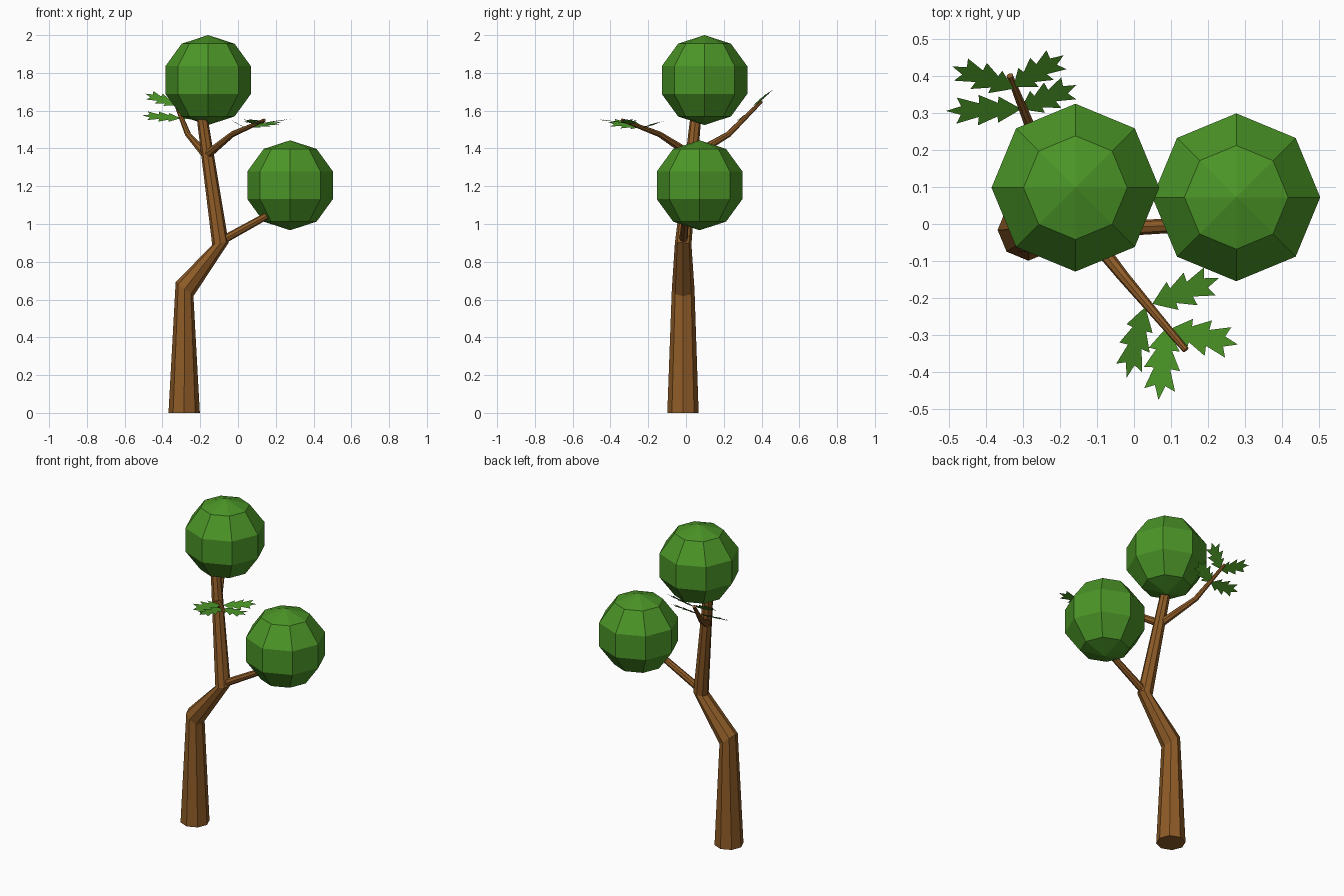
import bpy, bmesh, math
from mathutils import Vector

if "Cube" in bpy.data.objects:
    bpy.data.objects.remove(bpy.data.objects["Cube"])


def material(name, rgb):
    m = bpy.data.materials.new(name)
    m.diffuse_color = (*rgb, 1)
    m.use_nodes = True
    m.node_tree.nodes["Principled BSDF"].inputs["Base Color"].default_value = m.diffuse_color
    return m


BARK = material("bark", (0.27, 0.105, 0.02))
GREEN = material("foliage", (0.07, 0.30, 0.02))


def make_object(name, bm, mat):
    mesh = bpy.data.meshes.new(name)
    bm.to_mesh(mesh)
    bm.free()
    mesh.materials.append(mat)
    ob = bpy.data.objects.new(name, mesh)
    bpy.context.collection.objects.link(ob)
    return ob


def limb(name, points, radii, sides=8):
    """Tapered tube; every ring faces along its outgoing segment."""
    bm = bmesh.new()
    pts = [Vector(p) for p in points]
    rings = []
    for i, (p, r) in enumerate(zip(pts, radii)):
        k = min(i, len(pts) - 2)
        rot = Vector((0, 0, 1)).rotation_difference(pts[k + 1] - pts[k])
        rings.append([bm.verts.new(p + rot @ Vector((
            r * math.cos(math.tau * s / sides),
            r * math.sin(math.tau * s / sides), 0))) for s in range(sides)])
    for a, b in zip(rings, rings[1:]):
        for s in range(sides):
            t = (s + 1) % sides
            bm.faces.new((a[s], a[t], b[t], b[s]))
    bm.faces.new(rings[0][::-1])
    bm.faces.new(rings[-1])
    make_object(name, bm, BARK)


def foliage_ball(name, centre):
    bm = bmesh.new()
    bmesh.ops.create_uvsphere(bm, u_segments=8, v_segments=5, radius=0.238)
    bmesh.ops.translate(bm, verts=bm.verts, vec=centre)
    make_object(name, bm, GREEN)


# Half outline of a jagged leaf: fraction of length, sideways offset
LEAF = [(0.08, 0.012), (0.30, 0.042), (0.31, 0.022), (0.57, 0.049),
        (0.56, 0.022), (0.86, 0.042), (0.80, 0.014)]


def leaf(name, base, tip, normal):
    base, tip = Vector(base), Vector(tip)
    axis = tip - base
    side = Vector(normal).cross(axis).normalized()
    outline = [(0, 0)] + LEAF + [(1, 0)] + [(u, -w) for u, w in reversed(LEAF)]
    bm = bmesh.new()
    face = bm.faces.new([bm.verts.new(base + axis * u + side * w)
                         for u, w in outline])
    bmesh.ops.triangulate(bm, faces=[face])
    make_object(name, bm, GREEN)


# Trunk and branches
limb("trunk", [(-0.285, -0.016, 0), (-0.283, -0.015, 0.655),
               (-0.093, -0.015, 0.895), (-0.195, 0.055, 1.6)],
     [0.083, 0.06, 0.044, 0.028])
limb("lower_branch", [(-0.085, -0.014, 0.912), (0.2, 0.0, 1.07)],
     [0.022, 0.018])
limb("front_branch", [(-0.165, 0.03, 1.365), (-0.03, -0.14, 1.475),
                      (0.14, -0.34, 1.55)], [0.024, 0.016, 0.009])
limb("back_branch", [(-0.165, 0.03, 1.36), (-0.265, 0.225, 1.475),
                     (-0.335, 0.4, 1.65)], [0.024, 0.016, 0.009])

# Round foliage
foliage_ball("top_foliage", (-0.158, 0.098, 1.762))
foliage_ball("side_foliage", (0.276, 0.072, 1.205))

# Leaves: base, tip, facing direction
LEAVES = [
    ("front_leaf_1", (0.05, -0.215, 1.512), (0.23, -0.145, 1.54), (-0.1, -0.28, 1)),
    ("front_leaf_2", (0.095, -0.285, 1.53), (0.28, -0.325, 1.555), (-0.13, -0.05, 1)),
    ("front_leaf_3", (0.088, -0.28, 1.53), (0.066, -0.475, 1.555), (0.05, 0.13, 1)),
    ("front_leaf_4", (0.03, -0.225, 1.515), (-0.02, -0.415, 1.54), (0.6, 0.1, 1)),
    ("back_leaf_1", (-0.305, 0.31, 1.56), (-0.155, 0.375, 1.61), (0, -0.75, 1)),
    ("back_leaf_2", (-0.305, 0.31, 1.56), (-0.507, 0.305, 1.575), (0.1, -0.65, 1)),
    ("back_leaf_3", (-0.325, 0.365, 1.63), (-0.49, 0.425, 1.69), (0, -0.75, 1)),
    ("back_leaf_4", (-0.325, 0.37, 1.63), (-0.19, 0.455, 1.71), (-0.1, -0.85, 1)),
]
for args in LEAVES:
    leaf(*args)
